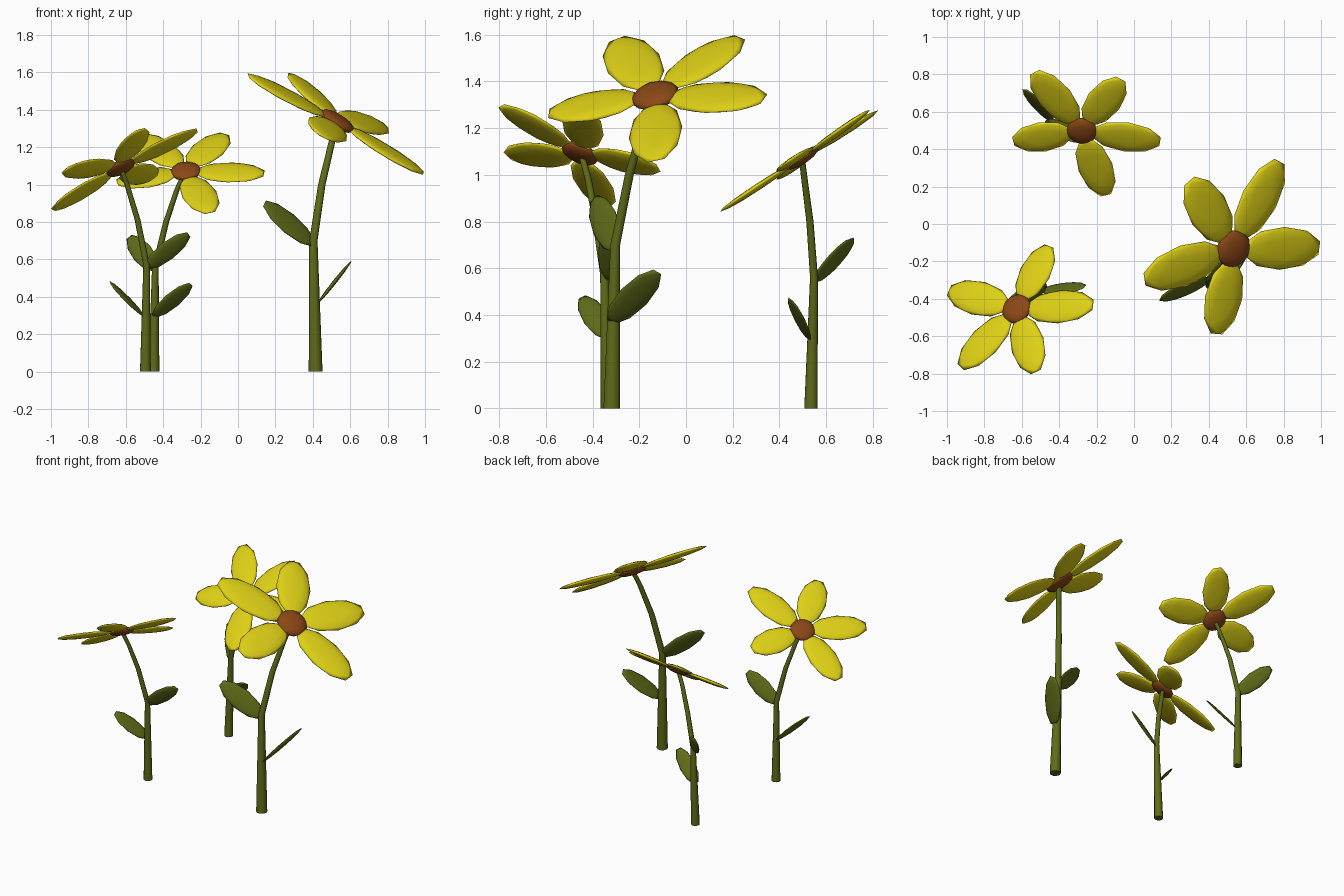
import bpy, bmesh, math
from mathutils import Vector, Matrix

if "Cube" in bpy.data.objects:
    bpy.data.objects.remove(bpy.data.objects["Cube"])


def material(name, rgb):
    m = bpy.data.materials.new(name)
    m.diffuse_color = (*rgb, 1)
    m.use_nodes = True
    m.node_tree.nodes["Principled BSDF"].inputs["Base Color"].default_value = m.diffuse_color
    return m


YELLOW = material("petal yellow", (0.73, 0.63, 0.008))
BROWN = material("centre brown", (0.26, 0.065, 0.008))
GREEN = material("stem green", (0.115, 0.145, 0.009))


def finish(bm, name, mat, placement):
    """Turn a bmesh into a smooth shaded object, baked into world position."""
    bm.transform(placement)
    bmesh.ops.recalc_face_normals(bm, faces=bm.faces)
    for f in bm.faces:
        f.smooth = len(f.verts) < 6
    me = bpy.data.meshes.new(name)
    bm.to_mesh(me)
    bm.free()
    me.materials.append(mat)
    ob = bpy.data.objects.new(name, me)
    bpy.context.collection.objects.link(ob)
    return ob


def blade(name, mat, start, tip, normal, half_width, half_thick, placement):
    """Flattened ellipsoid stretched from start to tip."""
    d = (tip - start) / 2
    x = d.normalized()
    n = (normal - x * normal.dot(x)).normalized()
    y = n.cross(x)
    frame = Matrix((x, y, n)).transposed().to_4x4()
    frame.translation = (start + tip) / 2
    bm = bmesh.new()
    bmesh.ops.create_icosphere(bm, subdivisions=2, radius=1)
    bm.transform(frame @ Matrix.Diagonal((d.length, half_width, half_thick, 1)))
    finish(bm, name, mat, placement)


def stem(name, path, placement, sides=10):
    """Tapered tube through (x, y, z, radius) rings."""
    bm = bmesh.new()
    rings = []
    for x, y, z, r in path:
        rings.append([bm.verts.new((x + r * math.cos(math.tau * i / sides),
                                    y + r * math.sin(math.tau * i / sides), z))
                      for i in range(sides)])
    for a, b in zip(rings, rings[1:]):
        for i in range(sides):
            j = (i + 1) % sides
            bm.faces.new((a[i], a[j], b[j], b[i]))
    bm.faces.new(rings[0][::-1])
    bm.faces.new(rings[-1])
    finish(bm, name, GREEN, placement)


def flower(label, base, scale, turn):
    place = (Matrix.Translation(base) @ Matrix.Rotation(math.radians(turn), 4, 'Z')
             @ Matrix.Scale(scale, 4))

    # bent stem
    stem(label + "_stem", [(0, 0, 0, 0.037), (-0.012, 0.015, 0.70, 0.022),
                           (0.033, 0.075, 1.0, 0.02), (0.085, 0.135, 1.22, 0.018),
                           (0.116, 0.178, 1.335, 0.017)], place)

    # two leaves
    blade(label + "_upper_leaf", GREEN, Vector((-0.005, 0.02, 0.68)),
          Vector((-0.28, -0.08, 0.905)), Vector((0.58, -0.71, 0.4)), 0.072, 0.011, place)
    blade(label + "_lower_leaf", GREEN, Vector((0.01, -0.01, 0.365)),
          Vector((0.19, 0.2, 0.59)), Vector((0.79, 0, -0.61)), 0.068, 0.011, place)

    # flower head: tilted disc with five petals
    head = Vector((0.116, 0.185, 1.34))
    n = Vector((0.61, -0.29, 1)).normalized()
    v = Vector((0, 0, 1)).cross(n).normalized()
    u = v.cross(n)
    blade(label + "_centre", BROWN, head - u * 0.105, head + u * 0.105, n,
          0.105, 0.032, place)
    petals = [(22, 0.55), (87, 0.54), (153, 0.51), (219, 0.57), (287, 0.48)]
    for k, (angle, length) in enumerate(petals):
        a = math.radians(angle)
        out = u * math.cos(a) + v * math.sin(a)
        blade(f"{label}_petal_{k + 1}", YELLOW, head + out * 0.06,
              head + out * length, n, 0.118, 0.018, place)


flower("large_flower", (0.415, -0.318, 0), 1.0, 0)
flower("back_flower", (-0.45, 0.535, 0), 0.80, -70)
flower("left_flower", (-0.495, -0.335, 0), 0.815, 164)
